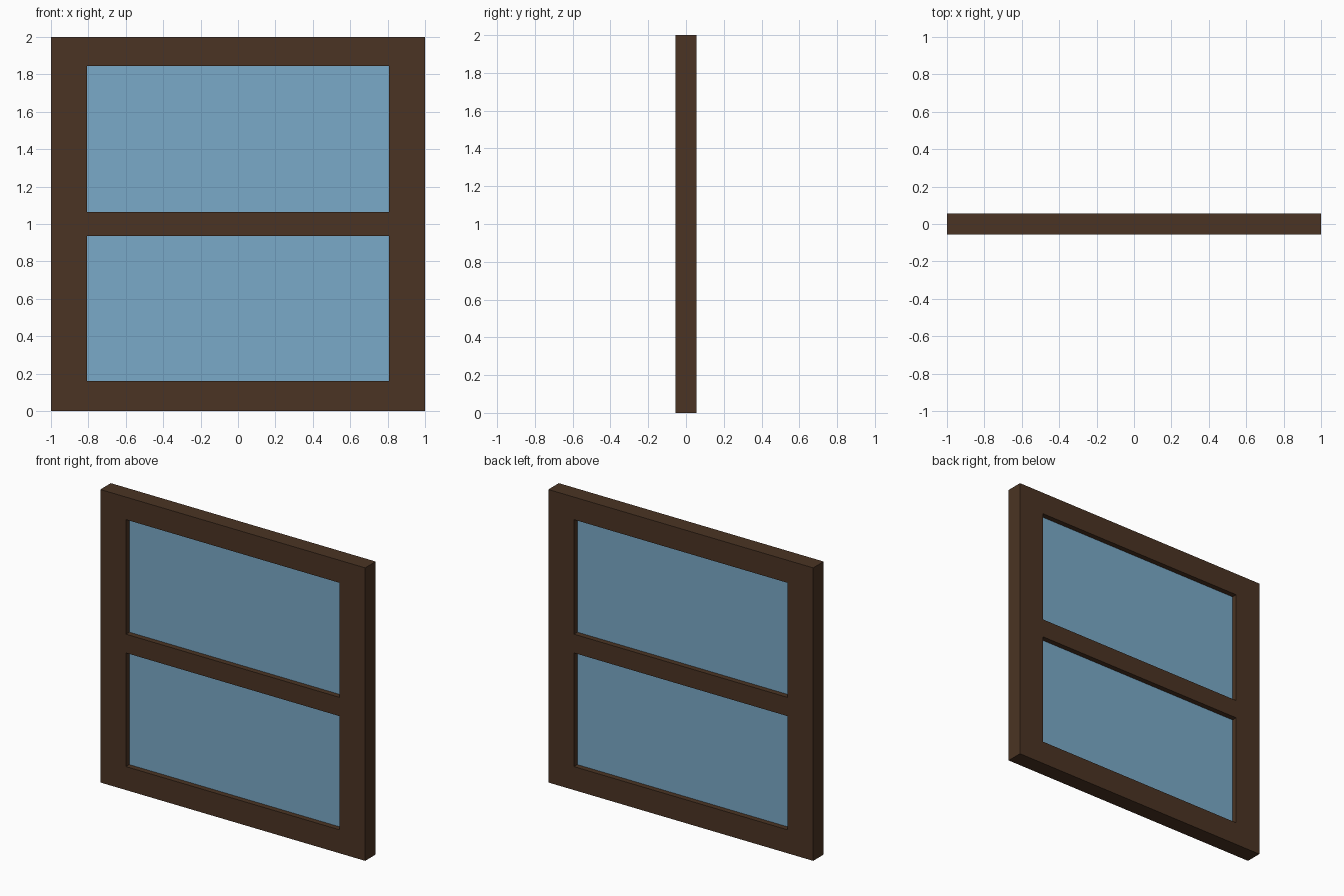
import bpy, bmesh

if "Cube" in bpy.data.objects:
    bpy.data.objects.remove(bpy.data.objects["Cube"])

DEPTH = 0.113        # frame thickness
GLASS_DEPTH = 0.04   # pane thickness
XS = [-1.0, -0.807, 0.807, 1.0]               # stile edges
ZS = [0.0, 0.16, 0.936, 1.064, 1.846, 2.0]    # rail edges


def material(name, color):
    m = bpy.data.materials.new(name)
    m.diffuse_color = (*color, 1)
    m.use_nodes = True
    m.node_tree.nodes["Principled BSDF"].inputs["Base Color"].default_value = m.diffuse_color
    return m


def slab(name, xs, zs, depth, mat, holes=()):
    """Upright grid sheet with open cells, thickened about y = 0."""
    bm = bmesh.new()
    v = [[bm.verts.new((x, 0, z)) for x in xs] for z in zs]
    for j in range(len(zs) - 1):
        for i in range(len(xs) - 1):
            if (i, j) not in holes:
                bm.faces.new((v[j][i], v[j][i + 1], v[j + 1][i + 1], v[j + 1][i]))
    mesh = bpy.data.meshes.new(name)
    bm.to_mesh(mesh)
    bm.free()
    mesh.materials.append(mat)
    ob = bpy.data.objects.new(name, mesh)
    bpy.context.collection.objects.link(ob)
    mod = ob.modifiers.new("thickness", 'SOLIDIFY')
    mod.thickness = depth
    mod.offset = 0
    return ob


wood = material("dark_wood", (0.070, 0.034, 0.017))
glass = material("blue_glass", (0.195, 0.402, 0.578))

# Frame with two openings
slab("window_frame", XS, ZS, DEPTH, wood, holes={(1, 1), (1, 3)})

# Recessed panes
slab("lower_pane", XS[1:3], ZS[1:3], GLASS_DEPTH, glass)
slab("upper_pane", XS[1:3], ZS[3:5], GLASS_DEPTH, glass)
